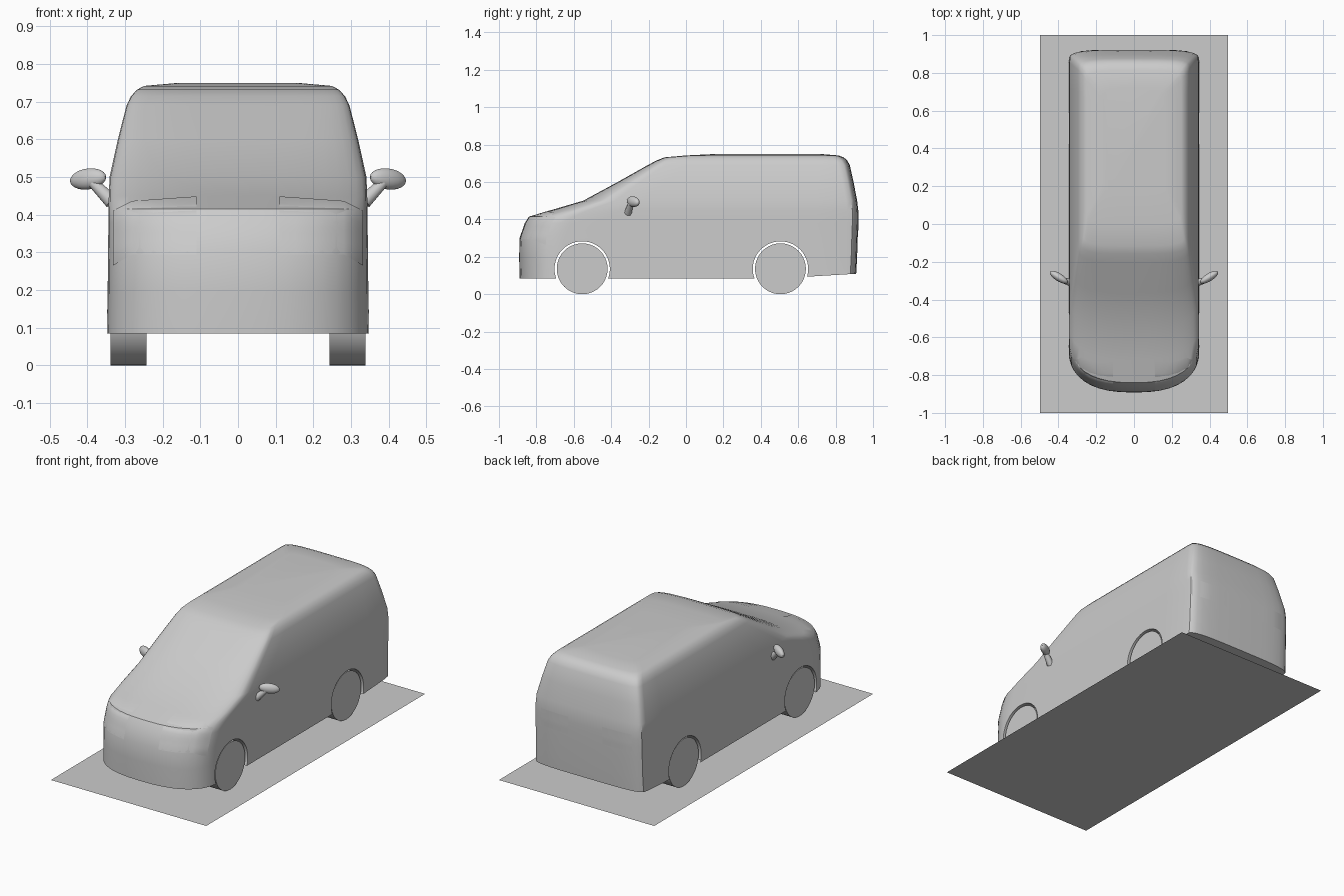
import bpy, bmesh, math
from mathutils import Vector

cube = bpy.data.objects.get("Cube")
if cube:
    bpy.data.objects.remove(cube)

grey = bpy.data.materials.new("plain_grey")
grey.use_nodes = True
COLOUR = (0.6, 0.6, 0.6, 1)
grey.diffuse_color = COLOUR
grey.node_tree.nodes["Principled BSDF"].inputs["Base Color"].default_value = COLOUR


def make(name, bm):
    bmesh.ops.recalc_face_normals(bm, faces=bm.faces)
    mesh = bpy.data.meshes.new(name)
    bm.to_mesh(mesh)
    bm.free()
    ob = bpy.data.objects.new(name, mesh)
    mesh.materials.append(grey)
    bpy.context.collection.objects.link(ob)
    return ob


def activate(ob):
    bpy.ops.object.select_all(action='DESELECT')
    ob.select_set(True)
    bpy.context.view_layer.objects.active = ob


def smooth(ob, degrees):
    activate(ob)
    bpy.ops.object.shade_smooth_by_angle(angle=math.radians(degrees))


def rod(bm, a, b, r1, r2, sides):
    a, b = Vector(a), Vector(b)
    rot = (b - a).to_track_quat('Z', 'Y').to_matrix().to_4x4()
    rot.translation = (a + b) / 2
    bmesh.ops.create_cone(bm, cap_ends=True, segments=sides, radius1=r1, radius2=r2,
                          depth=(b - a).length, matrix=rot)


def arc(w, y, d, n, count):
    """Quarter superellipse from the centre line out to the side."""
    pts = []
    for i in range(count + 1):
        t = math.pi / 2 * i / count
        pts.append((w * math.sin(t) ** (2 / n), y + d * (1 - max(math.cos(t), 0) ** (2 / n))))
    return pts


def outline(front, back, w, df, nf, dr):
    """Plan outline of the body at one height."""
    half = arc(w, front, df, nf, 10)
    y0, y1 = front + df, back - dr
    half += [(w, y0 + (y1 - y0) * i / 8) for i in range(1, 8)]
    half += arc(w, back, -dr, 4, 7)[::-1]
    return half + [(-x, y) for x, y in half[-2:0:-1]]


# Body: height, front y, back y, half width, nose depth, nose squareness, tail depth
LEVELS = [
    (.085, -.89, .91, .348, .24, 2.5, .06),
    (.20, -.892, .915, .346, .24, 2.5, .06),
    (.30, -.89, .918, .345, .24, 2.5, .06),
    (.38, -.862, .921, .344, .24, 2.5, .06),
    (.415, -.84, .921, .344, .24, 2.5, .06),
    (.45, -.72, .921, .343, .20, 2.6, .06),
    (.50, -.55, .915, .341, .17, 2.8, .06),
    (.60, -.365, .896, .319, .12, 3, .06),
    (.69, -.205, .876, .296, .09, 3.5, .06),
    (.715, -.158, .862, .284, .08, 4, .06),
    (.732, -.115, .843, .268, .07, 4, .06),
    (.742, .00, .815, .25, .07, 4, .06),
    (.75, .16, .72, .16, .07, 4, .06),
]
bm = bmesh.new()
rings = []
for z, *shape in LEVELS:
    low = z < .1
    rings.append([bm.verts.new((x, y, z + (max(0, y - .5) * .06 if low else 0)))
                  for x, y in outline(*shape)])
for a, b in zip(rings, rings[1:]):
    for i in range(len(a)):
        j = (i + 1) % len(a)
        bm.faces.new((a[i], a[j], b[j], b[i]))
for end in (rings[0], rings[-1]):
    bm.faces.new(end)
body = make("body", bm)

# Wheel arches cut right through the body
AXLES = {"front": -.555, "rear": .505}
for y in AXLES.values():
    bm = bmesh.new()
    rod(bm, (-.6, y, .135), (.6, y, .135), .148, .148, 48)
    cutter = make("arch_cutter", bm)
    cutter.hide_render = True
    mod = body.modifiers.new("arch", 'BOOLEAN')
    mod.object, mod.operation, mod.solver = cutter, 'DIFFERENCE', 'EXACT'
    activate(body)
    bpy.ops.object.modifier_apply(modifier=mod.name)
    bpy.data.objects.remove(cutter)
smooth(body, 40)
bpy.context.view_layer.update()


def lamp(name, columns, facing, side):
    """Thin panel laid onto the body from the front or back."""
    bm = bmesh.new()
    grid = []
    for (x0, b0, t0), (x1, b1, t1) in zip(columns, columns[1:]):
        for k in range(5):
            f = k / 4
            x, lo, hi = x0 + (x1 - x0) * f, b0 + (b1 - b0) * f, t0 + (t1 - t0) * f
            col = []
            for r in range(9):
                start = Vector((side * x, facing * 2, lo + (hi - lo) * r / 8))
                ok, hit, normal, _ = body.ray_cast(start, Vector((0, -facing, 0)))
                col.append(bm.verts.new(hit + normal * .002))
            grid.append(col)
    for a, b in zip(grid, grid[1:]):
        for r in range(8):
            bm.faces.new((a[r], b[r], b[r + 1], a[r + 1]))
    bmesh.ops.remove_doubles(bm, verts=bm.verts, dist=.0001)
    smooth(make(name, bm), 40)


HEAD = [(.11, .295, .447), (.28, .295, .435), (.33, .265, .41)]
TAIL = [(.11, .34, .44), (.335, .34, .44)]

for label, side in (("left", 1), ("right", -1)):
    lamp(label + "_headlight", HEAD, -1, side)
    lamp(label + "_tail_light", TAIL, 1, side)

    # Wheels
    for end, y in AXLES.items():
        bm = bmesh.new()
        rod(bm, (side * .243, y, .136), (side * .339, y, .136), .136, .136, 40)
        smooth(make(f"{end}_{label}_wheel", bm), 40)

    # Door mirror: swept-back housing on a slim arm
    bm = bmesh.new()
    bmesh.ops.create_uvsphere(bm, u_segments=20, v_segments=12, radius=1)
    bmesh.ops.scale(bm, verts=bm.verts, vec=(.048, .024, .028))
    for v in bm.verts:
        v.co.y += v.co.x * .5
        v.co.z += v.co.x * -.1
        v.co = Vector((side * (v.co.x + .398), v.co.y - .282, v.co.z + .495))
    rod(bm, (side * .335, -.31, .435), (side * .385, -.295, .485), .02, .014, 12)
    smooth(make(label + "_mirror", bm), 40)

# Flat base sheet
bm = bmesh.new()
bmesh.ops.create_grid(bm, x_segments=1, y_segments=1, size=1)
bmesh.ops.scale(bm, verts=bm.verts, vec=(.497, 1, 1))
make("base_sheet", bm)
